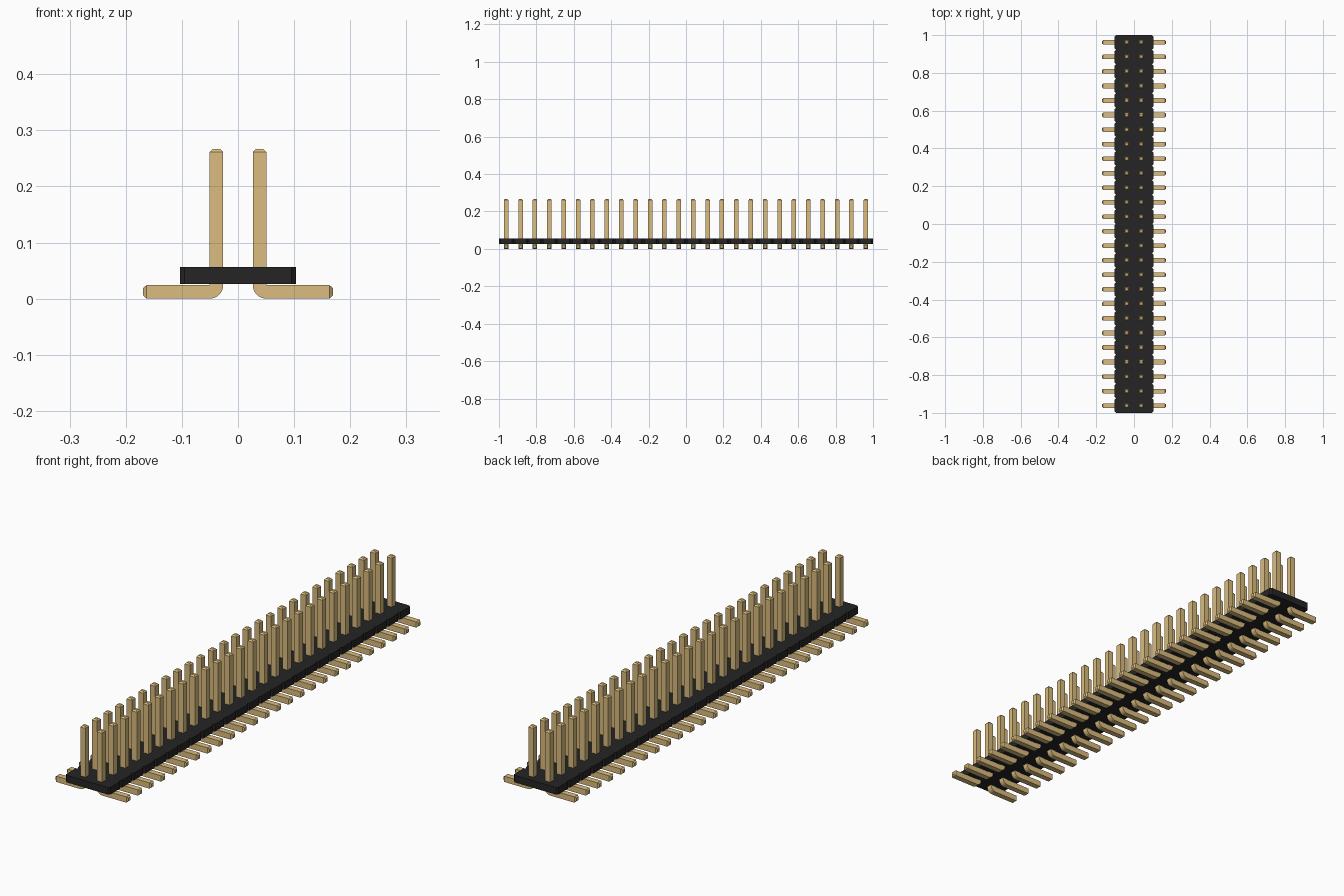
import bpy, bmesh, math
from mathutils import Vector

cube = bpy.data.objects.get("Cube")
if cube:
    bpy.data.objects.remove(cube, do_unlink=True)

COUNT = 26                 # pins per row
PITCH = 2 / COUNT
PIN = 0.0242               # square pin thickness
TIP = PIN / 4              # chamfer length at the pin ends
HALF_W = 0.103             # half body width
CUT = PITCH / 10           # body corner chamfer
BASE, HEIGHT = 0.026, 0.03
TOP, REACH = 0.267, 0.169


def material(name, rgb):
    m = bpy.data.materials.new(name)
    m.use_nodes = True
    m.diffuse_color = (*rgb, 1)
    bsdf = m.node_tree.nodes["Principled BSDF"]
    bsdf.inputs["Base Color"].default_value = (*rgb, 1)
    return m


def prism(points, direction):
    """Extrude a closed outline along a direction."""
    bm = bmesh.new()
    face = bm.faces.new([bm.verts.new(p) for p in points])
    new = bmesh.ops.extrude_face_region(bm, geom=[face])["geom"]
    verts = [v for v in new if isinstance(v, bmesh.types.BMVert)]
    bmesh.ops.translate(bm, verts=verts, vec=direction)
    bmesh.ops.recalc_face_normals(bm, faces=bm.faces)
    return bm


def finish(bm, name, mat):
    mesh = bpy.data.meshes.new(name)
    bm.to_mesh(mesh)
    bm.free()
    mesh.materials.append(mat)
    obj = bpy.data.objects.new(name, mesh)
    bpy.context.collection.objects.link(obj)
    return obj


def taper(bm, axis):
    """Add a chamfered tip on the flat face furthest along an axis."""
    axis = Vector(axis)
    face = max((f for f in bm.faces if f.normal.dot(axis) > 0.99),
               key=lambda f: f.calc_center_median().dot(axis))
    centre = face.calc_center_median()
    new = bmesh.ops.extrude_discrete_faces(bm, faces=[face])["faces"][0]
    for v in new.verts:
        v.co = centre + (v.co - centre) * 0.55 + axis * TIP


black = material("black plastic", (0.0195, 0.0185, 0.0185))
gold = material("gold metal", (0.708, 0.504, 0.211))

# Body: notched strip, one chamfered cell per pin pair
side = []
for i in range(COUNT):
    y = -1 + i * PITCH
    if i == 0:
        side.append((HALF_W - CUT, y))
    side += [(HALF_W, y + CUT), (HALF_W, y + PITCH - CUT),
             (HALF_W - CUT, y + PITCH)]
outline = side + [(-x, y) for x, y in reversed(side)]
finish(prism([(x, y, BASE) for x, y in outline], (0, 0, HEIGHT)),
       "body", black)

# Pins: bent L shape with a rounded heel, repeated along each row
inner = PITCH / 2 - PIN / 2
outer = inner + PIN
for name, sign in (("left_pins", 1), ("right_pins", -1)):
    shape = [(inner, TOP - TIP), (outer, TOP - TIP), (outer, PIN),
             (REACH - TIP, PIN), (REACH - TIP, 0)]
    for k in range(9):
        a = math.radians(90 * k / 8)
        shape.append((outer - PIN * math.sin(a), PIN - PIN * math.cos(a)))
    bm = prism([(sign * x, -1 + PITCH / 2 - PIN / 2, z) for x, z in shape],
               (0, PIN, 0))
    bm.normal_update()
    taper(bm, (0, 0, 1))
    taper(bm, (sign, 0, 0))
    row = finish(bm, name, gold)
    array = row.modifiers.new("row", 'ARRAY')
    array.count = COUNT
    array.use_relative_offset = False
    array.use_constant_offset = True
    array.constant_offset_displace = (0, PITCH, 0)
    bpy.ops.object.select_all(action='DESELECT')
    row.select_set(True)
    bpy.context.view_layer.objects.active = row
    bpy.ops.object.shade_smooth_by_angle(angle=math.radians(30))
